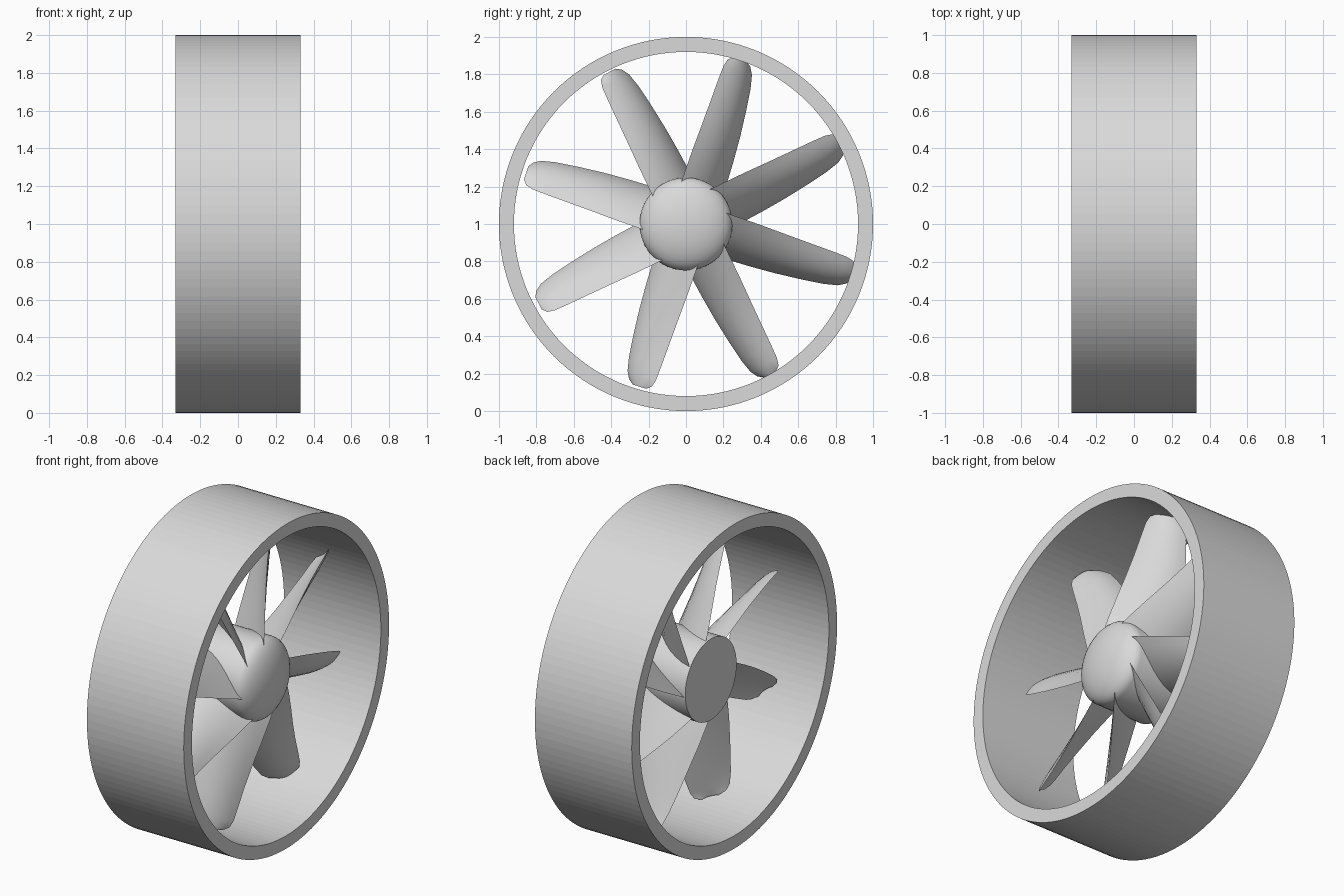
import bpy, math

if "Cube" in bpy.data.objects:
    bpy.data.objects.remove(bpy.data.objects["Cube"])

grey = bpy.data.materials.new("light grey")
grey.diffuse_color = (0.7, 0.7, 0.7, 1)
grey.use_nodes = True
grey.node_tree.nodes["Principled BSDF"].inputs["Base Color"].default_value = grey.diffuse_color


def make(name, verts, faces, smooth_angle=None):
    mesh = bpy.data.meshes.new(name)
    mesh.from_pydata(verts, [], faces)
    mesh.materials.append(grey)
    obj = bpy.data.objects.new(name, mesh)
    bpy.context.collection.objects.link(obj)
    bpy.ops.object.select_all(action='DESELECT')
    obj.select_set(True)
    bpy.context.view_layer.objects.active = obj
    bpy.ops.object.mode_set(mode='EDIT')
    bpy.ops.mesh.select_all(action='SELECT')
    bpy.ops.mesh.normals_make_consistent(inside=False)
    bpy.ops.object.mode_set(mode='OBJECT')
    if smooth_angle:
        bpy.ops.object.shade_smooth_by_angle(angle=math.radians(smooth_angle))
    obj.location.z = 1
    return obj


def lathe(name, profile, n, closed, smooth_angle=None):
    """Spin (x, radius) points around the x axis."""
    m = len(profile)
    verts = [(x, r * math.cos(2 * math.pi * i / n), r * math.sin(2 * math.pi * i / n))
             for i in range(n) for x, r in profile]
    faces = []
    for i in range(n):
        a, b = i * m, (i + 1) % n * m
        for j in range(m if closed else m - 1):
            k = (j + 1) % m
            faces.append((a + j, a + k, b + k, b + j))
    if not closed:
        faces.append([i * m for i in range(n)])
        faces.append([i * m + m - 1 for i in range(n)])
    return make(name, verts, faces, smooth_angle)


# Outer duct ring
lathe("duct_ring", [(-0.33, 1), (0.33, 1), (0.33, 0.92), (-0.33, 0.92)], 128, True)

# Hub: flat at the back, domed at the front
dome = [(0.15 + 0.11 * math.sin(a), 0.248 * math.cos(a))
        for a in (math.radians(d) for d in (0, 10, 20, 30, 40, 50, 60, 70, 80, 88))]
lathe("hub", [(-0.17, 0.25)] + dome, 64, False, 40)

# Blade stations: radius, front-edge offset, back-edge offset, front x, back x, thickness, camber
stations = [
    (0.15, 0.112, -0.125, 0.200, -0.165, 0.040, 0.028),
    (0.25, 0.110, -0.124, 0.185, -0.160, 0.038, 0.028),
    (0.38, 0.107, -0.121, 0.160, -0.145, 0.035, 0.028),
    (0.52, 0.101, -0.114, 0.132, -0.125, 0.032, 0.028),
    (0.66, 0.096, -0.102, 0.108, -0.108, 0.028, 0.027),
    (0.78, 0.092, -0.088, 0.092, -0.092, 0.024, 0.025),
    (0.855, 0.088, -0.072, 0.082, -0.080, 0.019, 0.022),
    (0.895, 0.077, -0.050, 0.070, -0.060, 0.013, 0.018),
    (0.915, 0.051, -0.022, 0.045, -0.025, 0.006, 0.012),
]
CHORD = 8


def section(r, t1, t0, x1, x0, thick, camber):
    """Closed, bowed cross-section between the two blade edges."""
    length = math.hypot(t1 - t0, x1 - x0)
    nt, nx = -(x1 - x0) / length, (t1 - t0) / length
    points = []
    for k in range(2 * CHORD):
        s = k / CHORD if k <= CHORD else 2 - k / CHORD
        side = 1 if k <= CHORD else -1
        off = side * thick / 2 * math.sin(math.pi * s ** 0.8) + camber * 4 * s * (1 - s)
        points.append((r, t0 + (t1 - t0) * s + nt * off, x0 + (x1 - x0) * s + nx * off))
    return points


# Eight pitched fan blades, their centre slightly off the hub axis
OFF_Y, OFF_Z = 0.02, 0.005
m = 2 * CHORD
blade_points = [p for st in stations for p in section(*st)]
blade_faces = [(i * m + k, i * m + (k + 1) % m, (i + 1) * m + (k + 1) % m, (i + 1) * m + k)
               for i in range(len(stations) - 1) for k in range(m)]
blade_faces += [list(range(m)), list(range(len(blade_points) - m, len(blade_points)))]
for b in range(8):
    ang = math.radians(27 + 45 * b)
    c, s = math.cos(ang), math.sin(ang)
    make(f"blade_{b + 1}",
         [(x, r * c - t * s + OFF_Y, r * s + t * c + OFF_Z) for r, t, x in blade_points],
         blade_faces, 40)
